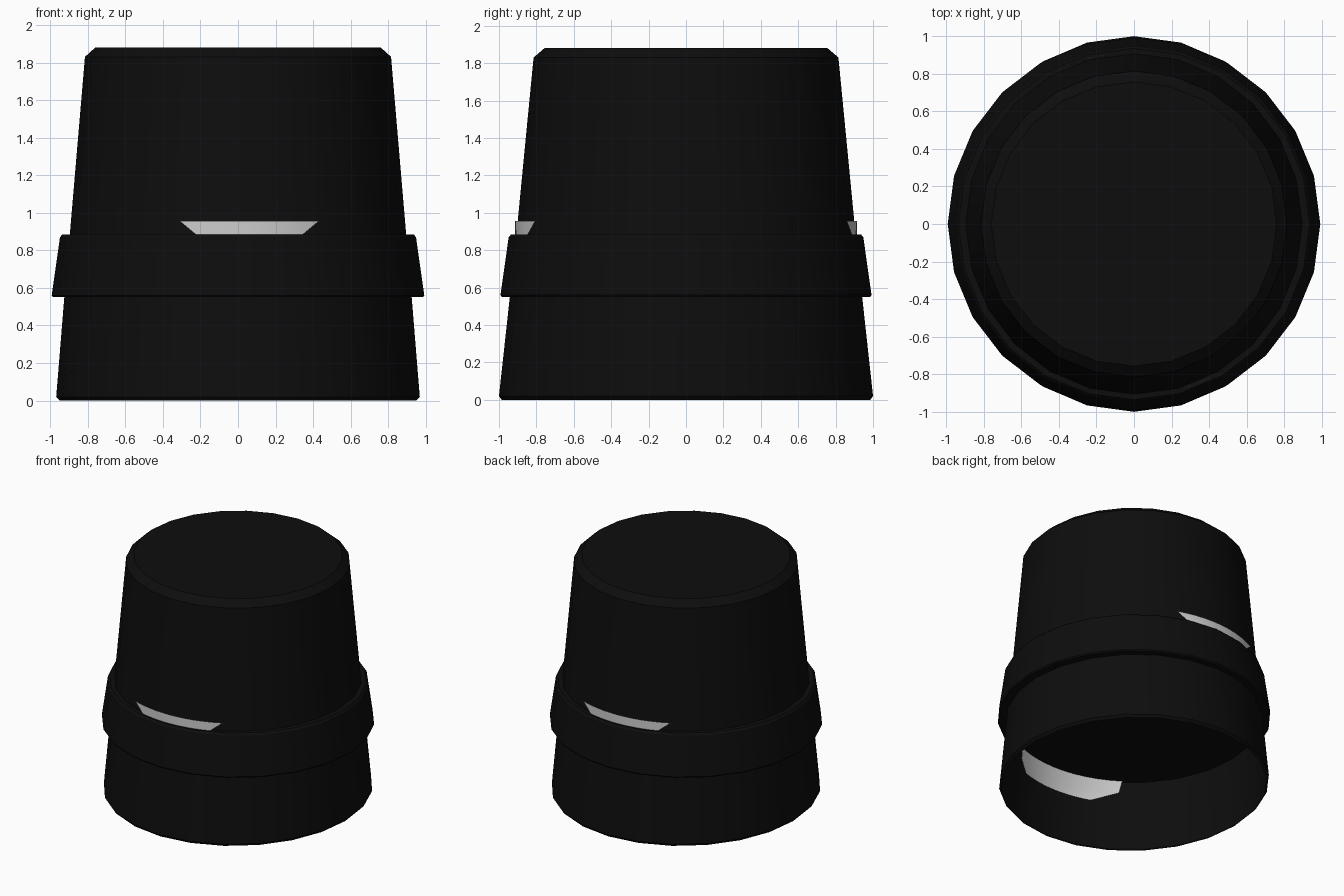
import bpy, bmesh, math

if "Cube" in bpy.data.objects:
    bpy.data.objects.remove(bpy.data.objects["Cube"])

SIDES = 24
black = bpy.data.materials.new("black")
black.diffuse_color = (0.004, 0.004, 0.004, 1)
black.use_nodes = True
black.node_tree.nodes["Principled BSDF"].inputs["Base Color"].default_value = black.diffuse_color


def finish(name, bm, mat=None, angle=25):
    me = bpy.data.meshes.new(name)
    bm.to_mesh(me)
    bm.free()
    ob = bpy.data.objects.new(name, me)
    bpy.context.collection.objects.link(ob)
    if mat:
        me.materials.append(mat)
    bpy.ops.object.select_all(action='DESELECT')
    ob.select_set(True)
    bpy.context.view_layer.objects.active = ob
    bpy.ops.object.shade_smooth_by_angle(angle=math.radians(angle))
    return ob


def loft(name, profile, cap_bottom, cap_top):
    """Stack of elliptical loops given as (z, x radius, y radius)."""
    bm = bmesh.new()
    loops = []
    for z, rx, ry in profile:
        loops.append([bm.verts.new((rx * math.cos(a), ry * math.sin(a), z))
                      for a in (2 * math.pi * i / SIDES for i in range(SIDES))])
    for lo, hi in zip(loops, loops[1:]):
        for i in range(SIDES):
            j = (i + 1) % SIDES
            bm.faces.new((lo[i], lo[j], hi[j], hi[i]))
    if cap_bottom:
        bm.faces.new(loops[0][::-1])
    if cap_top:
        bm.faces.new(loops[-1])
    return finish(name, bm, black)


def curved_panel(name, rows, radius, turn):
    """Thin grey panel wrapped round the axis; rows are (z, x left, x right)."""
    bm = bmesh.new()
    n = 10
    grid = []
    for z, x0, x1 in rows:
        a0, a1 = math.asin(x0 / radius), math.asin(x1 / radius)
        row = []
        for i in range(n + 1):
            a = a0 + (a1 - a0) * i / n + turn
            row.append(bm.verts.new((radius * math.sin(a), -radius * math.cos(a), z)))
        grid.append(row)
    for lo, hi in zip(grid, grid[1:]):
        for i in range(n):
            bm.faces.new((lo[i], lo[i + 1], hi[i + 1], hi[i]))
    return finish(name, bm)


# Tapered shell, open underneath, with chamfered top
loft("shell", [(0, 0.95, 0.985), (0.02, 0.968, 1.0), (0.55, 0.925, 0.942),
               (0.88, 0.896, 0.907), (1.83, 0.815, 0.815), (1.88, 0.76, 0.757)],
     False, True)

# Collar: closed tapered band, its underside also closes off the inside
loft("collar", [(0.55, 0.985, 0.985), (0.56, 0.992, 0.992), (0.87, 0.948, 0.948),
                (0.885, 0.935, 0.935)], True, True)

# Grey panels, mostly hidden behind the collar, front and back
panel = [(0.36, -0.31, 0.30), (0.45, -0.50, 0.36), (0.55, -0.52, 0.35),
         (0.88, -0.22, 0.34), (0.955, -0.31, 0.43)]
for side, turn in (("front", 0), ("back", math.pi)):
    curved_panel(side + "_panel", panel, 0.914, turn)
